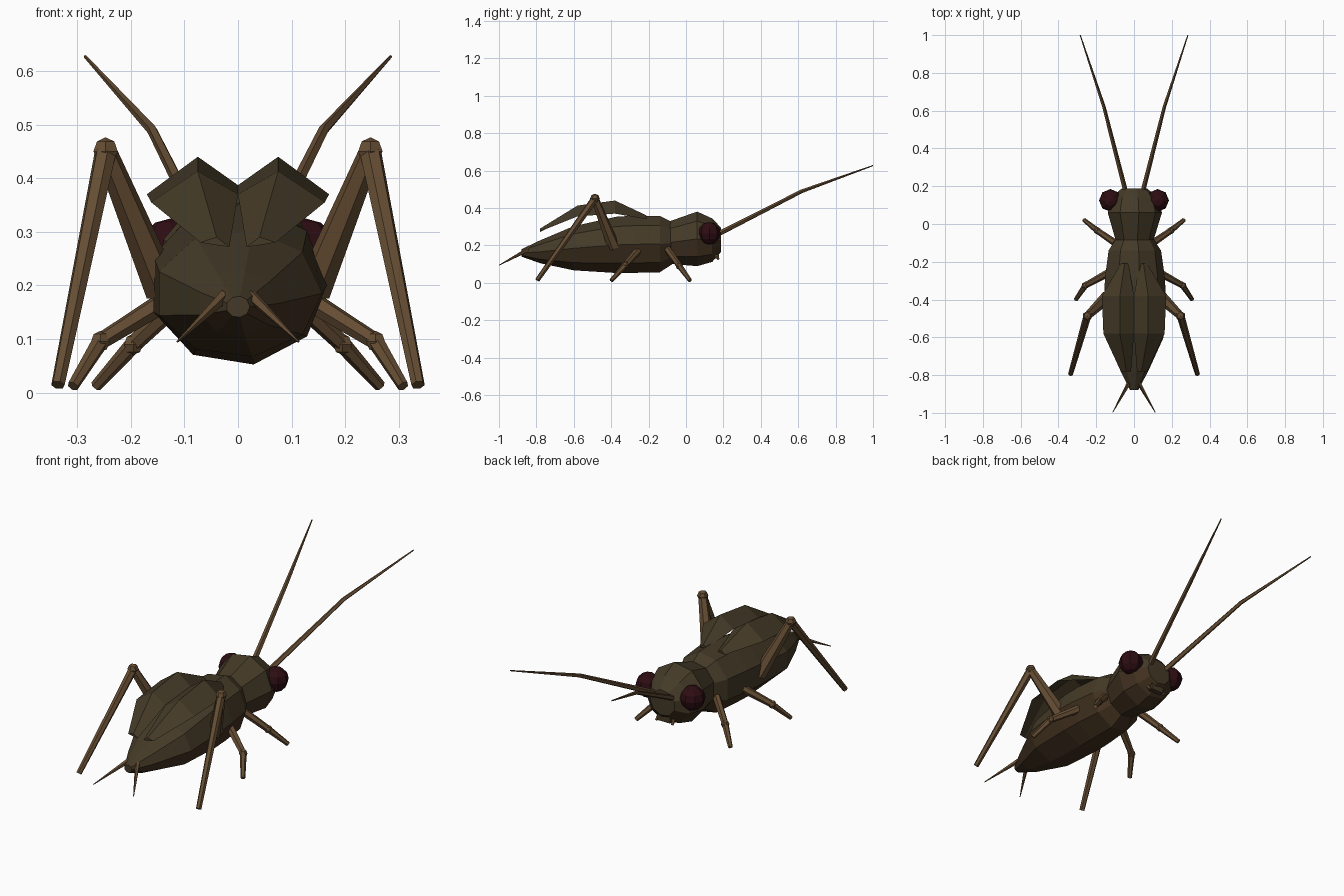
import bpy
import bmesh
from math import cos, sin, tau
from mathutils import Vector

if "Cube" in bpy.data.objects:
    bpy.data.objects.remove(bpy.data.objects["Cube"])


def material(name, rgb):
    m = bpy.data.materials.new(name)
    m.use_nodes = True
    m.diffuse_color = (*rgb, 1)
    m.node_tree.nodes["Principled BSDF"].inputs["Base Color"].default_value = (*rgb, 1)
    return m


SHELL = material("dark olive shell", (0.058, 0.042, 0.020))
BELLY = material("dark brown belly", (0.054, 0.031, 0.014))
LIMB = material("tan brown limb", (0.130, 0.074, 0.033))
EYE = material("deep red eye", (0.026, 0.004, 0.006))


def loft(name, rings, mats, belly_rule=False):
    """Skin a list of equal point rings and cap both ends."""
    bm = bmesh.new()
    loops = [[bm.verts.new(p) for p in ring] for ring in rings]
    n = len(loops[0])
    for a, b in zip(loops, loops[1:]):
        for i in range(n):
            j = (i + 1) % n
            bm.faces.new((a[i], a[j], b[j], b[i]))
    bm.faces.new(loops[0])
    bm.faces.new(loops[-1])
    bmesh.ops.recalc_face_normals(bm, faces=bm.faces)
    if belly_rule:
        for f in bm.faces:
            f.material_index = 1 if f.normal.z < -0.2 else 0
    mesh = bpy.data.meshes.new(name)
    bm.to_mesh(mesh)
    bm.free()
    for m in mats:
        mesh.materials.append(m)
    ob = bpy.data.objects.new(name, mesh)
    bpy.context.collection.objects.link(ob)
    return ob


def trunk(name, rows):
    """Nine-sided body; each row is y, half width, centre z, half height."""
    rings = [[(rx * cos(tau * i / 9), y, zc + rz * sin(tau * i / 9))
              for i in range(9)] for y, rx, zc, rz in rows]
    return loft(name, rings, [SHELL, BELLY], True)


def tube(name, points, radii, mat=LIMB, sides=6):
    """Tapered faceted tube along a path."""
    pts = [Vector(p) for p in points]
    rings = []
    for k, p in enumerate(pts):
        d = (pts[min(k + 1, len(pts) - 1)] - pts[max(k - 1, 0)]).normalized()
        u = d.cross(Vector((0, 0, 1))).normalized()
        v = u.cross(d)
        rings.append([p + radii[k] * (u * cos(tau * i / sides) + v * sin(tau * i / sides))
                      for i in range(sides)])
    return loft(name, rings, [mat])


def ball(name, centre, radius, mat, segments=8, rings=6):
    bpy.ops.mesh.primitive_uv_sphere_add(segments=segments, ring_count=rings,
                                         radius=radius, location=centre)
    ob = bpy.context.object
    ob.name = name
    ob.data.materials.append(mat)
    return ob


# Body: abdomen with thorax, then head
trunk("abdomen", [(-0.88, 0.022, 0.16, 0.02), (-0.78, 0.075, 0.166, 0.062),
                  (-0.6, 0.157, 0.185, 0.12), (-0.37, 0.168, 0.203, 0.153),
                  (-0.28, 0.163, 0.206, 0.155), (-0.14, 0.143, 0.207, 0.153),
                  (-0.075, 0.1, 0.212, 0.115)])
trunk("head", [(-0.09, 0.102, 0.215, 0.115), (0.06, 0.148, 0.235, 0.148),
               (0.14, 0.125, 0.228, 0.118), (0.188, 0.07, 0.23, 0.065)])

# Mouth plate
bpy.ops.mesh.primitive_cube_add(size=1, location=(0, 0.165, 0.16))
mouth = bpy.context.object
mouth.name = "mouth_plate"
mouth.dimensions = (0.07, 0.025, 0.06)
mouth.data.materials.append(SHELL)

# Wing cover sections: y, then inner, ridge and outer points as x, z
WING = [(-0.21, (0.03, 0.345), (0.05, 0.36), (0.07, 0.34)),
        (-0.38, (0.0, 0.387), (0.075, 0.44), (0.17, 0.37)),
        (-0.58, (0.0, 0.37), (0.075, 0.413), (0.162, 0.355)),
        (-0.78, (0.016, 0.272), (0.04, 0.29), (0.07, 0.28))]

# Leg joints: hip, knee, foot, with radii
LEGS = {
    "front": ([(0.1, -0.1, 0.18), (0.195, -0.035, 0.09), (0.265, 0.022, 0.012)],
              (0.019, 0.016, 0.011)),
    "middle": ([(0.12, -0.25, 0.18), (0.257, -0.325, 0.095), (0.308, -0.4, 0.012)],
               (0.021, 0.016, 0.011)),
    "hind": ([(0.14, -0.385, 0.19), (0.247, -0.487, 0.45), (0.336, -0.795, 0.014)],
             (0.034, 0.021, 0.013)),
}

for side, s in (("left", 1), ("right", -1)):
    def flip(p):
        return (s * p[0], p[1], p[2])

    # Ridged wing covers with a thin underside
    sections = []
    for y, inner, ridge, outer in WING:
        sections.append([flip((x, y, z)) for x, z in
                         (inner, ridge, outer, (ridge[0], ridge[1] - 0.015))])
    loft(side + "_wing_cover", sections, [SHELL])

    # Legs in two segments with a knob at each knee
    for name, (joints, radii) in LEGS.items():
        hip, knee, foot = map(flip, joints)
        r0, r1, r2 = radii
        tube(f"{side}_{name}_thigh", [hip, knee], (r0, r1))
        tube(f"{side}_{name}_shin", [knee, foot], (r1, r2))
        ball(f"{side}_{name}_knee", knee, r1 * 1.25, LIMB, 6, 4)

    # Eyes, antennae, tail feelers and mouth feelers
    ball(side + "_eye", flip((0.125, 0.125, 0.265)), 0.06, EYE)
    tube(side + "_antenna", [flip((0.04, 0.15, 0.25)), flip((0.16, 0.62, 0.49)),
                             flip((0.285, 1.0, 0.627))], (0.014, 0.01, 0.003), LIMB, 5)
    tube(side + "_tail_feeler", [flip((0.025, -0.84, 0.18)), flip((0.113, -0.998, 0.095))],
         (0.012, 0.002), LIMB, 5)
    tube(side + "_mouth_feeler", [flip((0.04, 0.14, 0.17)), flip((0.045, 0.175, 0.125))],
         (0.012, 0.006), LIMB, 5)
